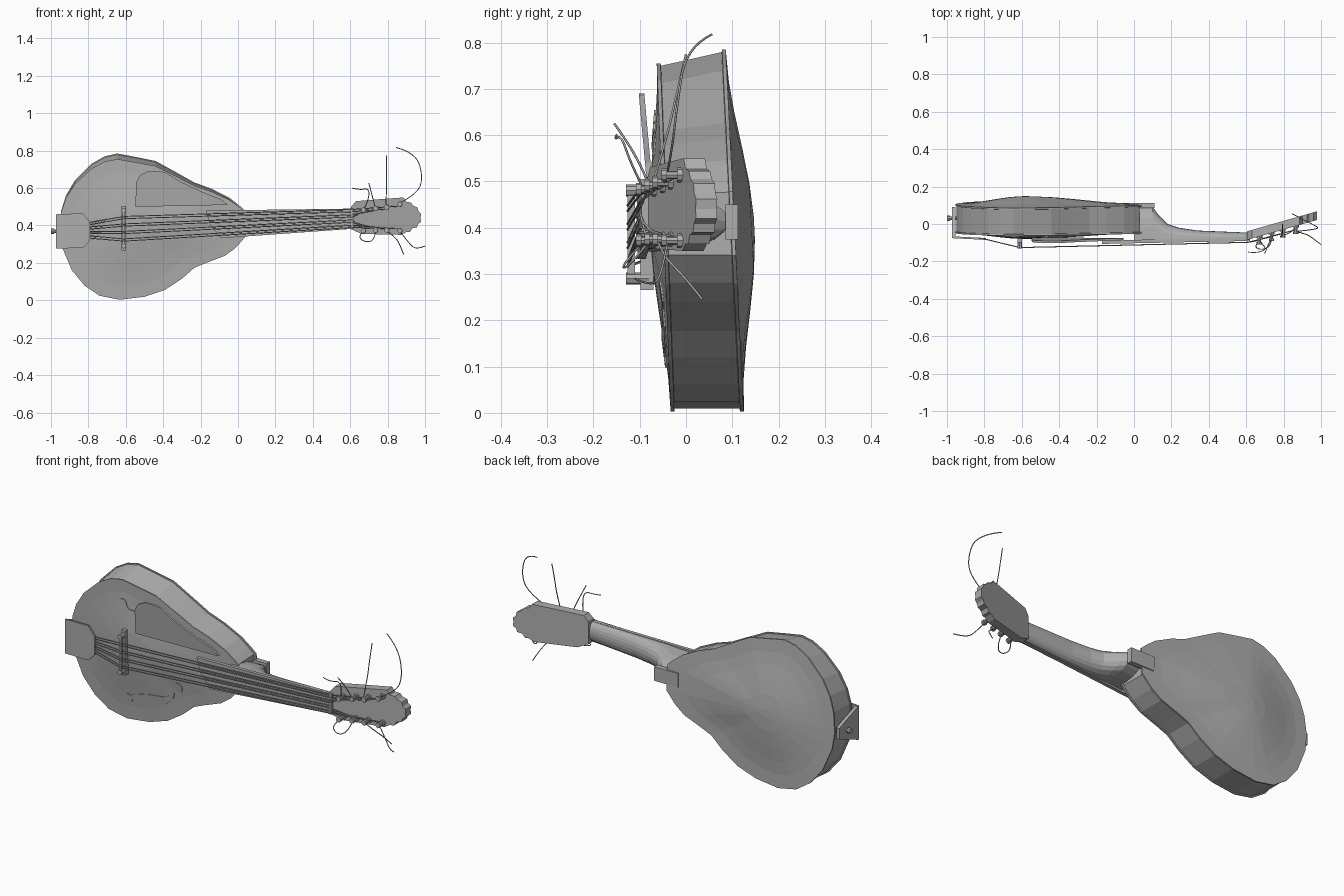
import bpy, bmesh, math
from mathutils import Vector
from mathutils.bvhtree import BVHTree

cube = bpy.data.objects.get("Cube")
if cube:
    bpy.data.objects.remove(cube, do_unlink=True)

grey = bpy.data.materials.new("plain grey")
grey.use_nodes = True
grey.diffuse_color = (0.42, 0.42, 0.42, 1)
grey.node_tree.nodes["Principled BSDF"].inputs["Base Color"].default_value = grey.diffuse_color


def add_mesh(name, verts, faces):
    bm = bmesh.new()
    made = [bm.verts.new(v) for v in verts]
    for face in faces:
        bm.faces.new([made[i] for i in face])
    bmesh.ops.recalc_face_normals(bm, faces=bm.faces)
    mesh = bpy.data.meshes.new(name)
    bm.to_mesh(mesh)
    bm.free()
    mesh.materials.append(grey)
    obj = bpy.data.objects.new(name, mesh)
    bpy.context.collection.objects.link(obj)
    return obj


def loft(name, rings):
    """Skin a list of equal closed rings and cap both ends."""
    n = len(rings[0])
    verts = [v for ring in rings for v in ring]
    faces = [list(range(n)), list(range(len(verts) - n, len(verts)))]
    for r in range(len(rings) - 1):
        for i in range(n):
            j = (i + 1) % n
            faces.append([r * n + i, r * n + j, (r + 1) * n + j, (r + 1) * n + i])
    return add_mesh(name, verts, faces)


def slab(name, outline, front, depth):
    """Extrude an x-z outline backwards from a front surface front(x, z)."""
    return loft(name, [[(x, front(x, z) + d, z) for x, z in outline] for d in (0, depth)])


def box(name, low, high):
    (x, y, z), (u, v, w) = low, high
    return slab(name, [(x, z), (u, z), (u, w), (x, w)], lambda a, b: y, v - y)


def post(name, x, z, front, back, radius, sides=8):
    ring = [(x + radius * math.cos(math.tau * i / sides), z + radius * math.sin(math.tau * i / sides))
            for i in range(sides)]
    return slab(name, ring, lambda a, b: front, back - front)


def wire(name, points, radius, curved=False):
    curve = bpy.data.curves.new(name, "CURVE")
    curve.dimensions = "3D"
    curve.bevel_depth = radius
    curve.bevel_resolution = 1
    curve.resolution_u = 6
    spline = curve.splines.new("NURBS" if curved else "POLY")
    spline.points.add(len(points) - 1)
    for p, co in zip(spline.points, points):
        p.co = (*co, 1)
    if curved:
        spline.use_endpoint_u = True
        spline.order_u = 3
    helper = bpy.data.objects.new(name + " path", curve)
    bpy.context.collection.objects.link(helper)
    graph = bpy.context.evaluated_depsgraph_get()
    mesh = bpy.data.meshes.new_from_object(helper.evaluated_get(graph))
    bpy.data.objects.remove(helper, do_unlink=True)
    mesh.materials.clear()
    mesh.materials.append(grey)
    obj = bpy.data.objects.new(name, mesh)
    bpy.context.collection.objects.link(obj)


def axis(x):
    """Height of the slightly tilted string line."""
    return 0.41 + 0.045 * x


# Body: pear outline, arched plates with a small overhang, ribs between
outline = [(-.955, .38), (-.945, .48), (-.92, .56), (-.873, .64), (-.783, .73), (-.713, .77),
           (-.645, .785), (-.55, .767), (-.44, .745), (-.34, .69), (-.233, .63), (-.14, .596),
           (-.045, .548), (.01, .505), (.04, .478), (.04, .34), (-.013, .28), (-.07, .238),
           (-.17, .2), (-.233, .174), (-.3, .115), (-.39, .056), (-.5, .019), (-.633, .003),
           (-.74, .024), (-.82, .078), (-.89, .163), (-.943, .29)]
CX, CZ = -0.58, 0.4


def body_ring(scale, back, lift=0.0):
    ring = []
    for x, z in outline:
        if not back:
            z -= 0.03 * max(0, (z - CZ) / 0.385)
        x, z = CX + (x - CX) * scale, CZ + (z - CZ) * scale
        arch = 0.5 + 0.5 * math.cos(math.pi * scale) if lift == 0 else 0
        y = 0.125 - 0.05 * z + 0.043 * arch if back else -0.033 - 0.04 * z - 0.03 * arch
        ring.append((x, y + lift, z))
    return ring


steps = [0.06, 0.25, 0.45, 0.65, 0.82, 1]
rings = [body_ring(s, False) for s in steps]
rings += [body_ring(1, False, 0.008), body_ring(.985, False, 0.009)]
rings += [body_ring(.985, True, -0.009), body_ring(1, True, -0.008)]
rings += [body_ring(s, True) for s in reversed(steps)]
body = loft("body", rings)
tree = BVHTree.FromPolygons([v.co.copy() for v in body.data.vertices],
                            [list(p.vertices) for p in body.data.polygons])


def on_top_plate(x, z):
    hit = tree.ray_cast(Vector((x, -1, z)), Vector((0, 1, 0)))[0]
    return (hit.y if hit else -0.05) - 0.004


# Sound holes: thin curved strips with round ends, following the top plate
def sound_hole(name, path, dots):
    upper, lower = [], []
    for i, (x, z, w) in enumerate(path):
        a, b = path[max(i - 1, 0)], path[min(i + 1, len(path) - 1)]
        d = Vector((b[0] - a[0], b[1] - a[1])).normalized() * w
        upper.append((x - d.y, z + d.x))
        lower.append((x + d.y, z - d.x))
    for i in range(len(path) - 1):
        slab(f"{name}_strip_{i}", [upper[i], upper[i + 1], lower[i + 1], lower[i]], on_top_plate, 0.008)
    for i, (x, z, r) in enumerate(dots):
        ring = [(x + r * math.cos(k * math.tau / 10), z + r * math.sin(k * math.tau / 10)) for k in range(10)]
        slab(f"{name}_end_{i}", ring, on_top_plate, 0.008)


sound_hole("lower_sound_hole",
           [(-.62, .12, .01), (-.57, .145, .012), (-.48, .155, .022), (-.4, .165, .02),
            (-.36, .195, .012), (-.35, .23, .01), (-.32, .255, .012)],
           [(-.617, .122, .025), (-.322, .257, .028)])
sound_hole("upper_sound_hole",
           [(-.635, .63, .01), (-.6, .6, .012), (-.55, .59, .018), (-.46, .575, .02)],
           [(-.637, .63, .026)])

# Pickguard
slab("pickguard", [(-.548, .5), (-.545, .63), (-.525, .668), (-.48, .69), (-.42, .69), (-.39, .685),
                   (-.31, .635), (-.18, .575), (-.09, .54), (-.055, .51)],
     lambda x, z: -0.085 - 0.09 * (z - 0.5), 0.012)

# Neck with heel: half-round sections of x, half width, back depth
sections = [(.0, .062, .09), (.1, .06, .092), (.13, .062, .05), (.18, .063, .0),
            (.24, .062, -.02), (.34, .06, -.035), (.61, .053, -.046)]
neck = []
for x, half, back in sections:
    front = -0.088 + 0.012 * x
    ring = []
    for i in range(11):
        t = math.pi * i / 10
        ring.append((x, front + (back - front) * math.sin(t) ** 0.8, axis(x) + half * math.cos(t)))
    neck.append(ring)
loft("neck", neck)
box("heel_cap", (-.03, .085, .375), (.11, .112, .45))

# Fingerboard with slanted end, and nut
slab("fingerboard", [(-.172, .48), (-.15, .405), (-.09, .332), (.61, .382), (.61, .49)],
     lambda x, z: -0.103 + 0.02 * x, 0.018)
box("nut", (.605, -.096, .382), (.62, -.06, .492))


# Headstock, leaning back
def head_front(x, z=0):
    return -0.085 + 0.285 * (x - 0.605)


slab("headstock", [(.605, .5), (.63, .53), (.75, .54), (.885, .55), (.9, .527), (.925, .522), (.938, .505),
                   (.96, .496), (.965, .475), (.979, .462), (.976, .44), (.979, .42), (.963, .408),
                   (.957, .39), (.932, .385), (.92, .365), (.9, .365), (.875, .35), (.66, .355),
                   (.605, .38)], head_front, 0.046)

# Tuning posts
peg_x = [.67, .735, .795, .865]
pegs = {1: [.483, .491, .498, .514], -1: [.372, .375, .375, .372]}
for side, heights in pegs.items():
    for x, z in zip(peg_x, heights):
        y = head_front(x)
        post("tuning_post", x, z, y - 0.042, y + 0.01, 0.009)
        post("tuning_post_cap", x, z, y - 0.042, y - 0.03, 0.014)
        post("tuning_post_collar", x, z, y - 0.008, y + 0.01, 0.016)

# Strings: four pairs from tailpiece over bridge and nut to the posts
for course in range(4):
    spread = (course - 1.5) / 1.5
    for twin in (0, 1):
        off = (twin - 0.5) * 0.012
        side = 1 if course > 1 else -1
        peg = (2 * course + twin) % 4
        if side < 0:
            peg = 3 - peg
        x, z = peg_x[peg], pegs[side][peg]
        stops = [(-.8, -.08, axis(-.8) + .035 * spread + off), (-.61, -.126, axis(-.61) + .06 * spread + off),
                 (.61, -.098, axis(.61) + .042 * spread + off), (x, head_front(x) - .02, z - side * .01)]
        wire("string", stops, 0.0028)

# Loose string ends
ends = [[(.79, -.07, .5), (.795, -.04, .6), (.793, -.02, .69), (.795, .0, .775)],
        [(.865, -.04, .52), (.96, -.03, .57), (.99, -.02, .66), (.95, .0, .79), (.845, .055, .817)],
        [(.67, -.09, .48), (.7, -.12, .54), (.7, -.14, .6), (.65, -.155, .59), (.61, -.15, .6)],
        [(.735, -.08, .49), (.72, -.1, .55), (.7, -.155, .625)],
        [(.67, -.09, .37), (.64, -.12, .34), (.68, -.14, .31), (.73, -.12, .32), (.735, -.08, .37)],
        [(.795, -.06, .37), (.84, -.05, .34), (.87, .0, .29), (.885, .035, .245)],
        [(.865, -.04, .37), (.91, -.05, .31), (.95, -.07, .27), (1.0, -.11, .29)]]
for points in ends:
    wire("loose_string_end", points, 0.0025, curved=True)

# Bridge
box("bridge_base", (-.622, -.098, .265), (-.6, -.07, .505))
box("bridge_saddle", (-.618, -.126, .28), (-.604, -.11, .49))
for z in (.29, .48):
    post("bridge_post", -.611, z, -.13, -.08, .013)

# Tailpiece: cover plate, end plate and strap button
slab("tailpiece_cover", [(-.97, .277), (-.83, .28), (-.79, .32), (-.79, .415), (-.83, .465), (-.97, .46)],
     lambda x, z: -0.076 - 0.05 * (x + 0.97), 0.01)
loft("tailpiece_end", [[(x, -.076, .277), (x, -.02, .3), (x, .04, .32), (x, .09, .34),
                        (x, .09, .4), (x, .04, .42), (x, -.02, .44), (x, -.076, .46)] for x in (-.972, -.955)])
for name, low, high, r in (("strap_button_stem", -.99, -.95, .009), ("strap_button", -1.0, -.985, .015)):
    loft(name, [[(x, .03 + r * math.cos(k * math.tau / 8), .37 + r * math.sin(k * math.tau / 8))
                 for k in range(8)] for x in (low, high)])
